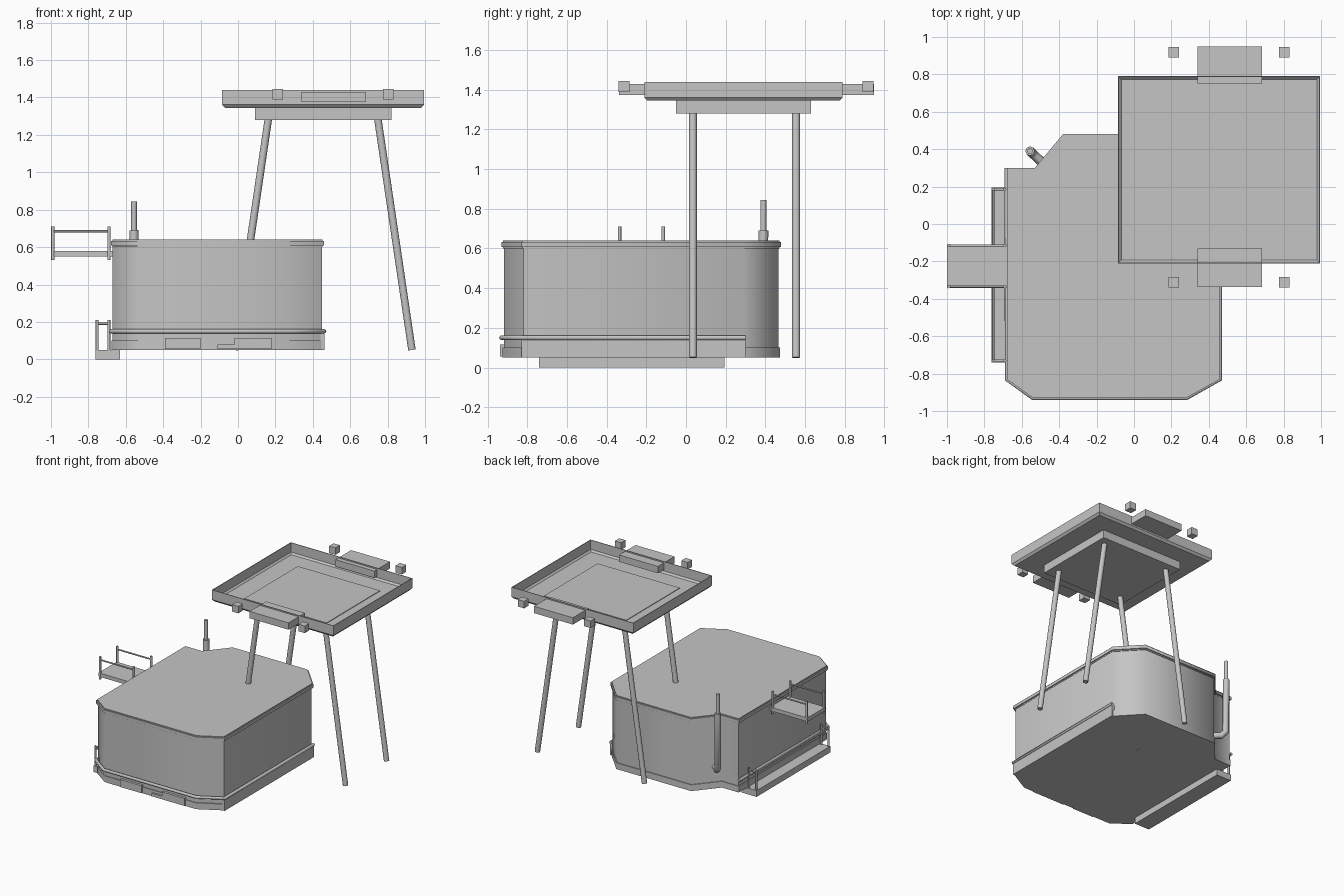
import bpy, bmesh, math
from mathutils import Vector

cube = bpy.data.objects.get("Cube")
if cube:
    bpy.data.objects.remove(cube)

GREY = (0.56, 0.56, 0.56, 1)
mat = bpy.data.materials.new("plain grey")
mat.use_nodes = True
mat.diffuse_color = GREY
mat.node_tree.nodes["Principled BSDF"].inputs["Base Color"].default_value = GREY


def finish(name, bm, smooth=None):
    bmesh.ops.recalc_face_normals(bm, faces=bm.faces)
    me = bpy.data.meshes.new(name)
    bm.to_mesh(me)
    bm.free()
    ob = bpy.data.objects.new(name, me)
    bpy.context.collection.objects.link(ob)
    me.materials.append(mat)
    if smooth:
        bpy.ops.object.select_all(action='DESELECT')
        ob.select_set(True)
        bpy.context.view_layer.objects.active = ob
        bpy.ops.object.shade_smooth_by_angle(angle=math.radians(smooth))
    return ob


def box(name, x, y, z):
    bm = bmesh.new()
    bmesh.ops.create_cube(bm, size=1)
    for v in bm.verts:
        v.co = [r[0] if c < 0 else r[1] for c, r in zip(v.co, (x, y, z))]
    return finish(name, bm)


def prism(name, outline, z0, z1, scale=1.0, bevel=0):
    # Extrude an outline, shrunk about the hull centre
    bm = bmesh.new()
    cx, cy = -0.11, -0.225
    base = bm.faces.new([bm.verts.new((cx + (x - cx) * scale, cy + (y - cy) * scale, z0))
                         for x, y in outline])
    top = bmesh.ops.extrude_face_region(bm, geom=[base])["geom"]
    bmesh.ops.translate(bm, vec=(0, 0, z1 - z0),
                        verts=[g for g in top if isinstance(g, bmesh.types.BMVert)])
    if bevel:
        rims = [e for e in bm.edges if abs(e.verts[0].co.z - e.verts[1].co.z) < 0.001]
        bmesh.ops.bevel(bm, geom=rims, offset=bevel, segments=2, affect='EDGES')
    return finish(name, bm, 58)


def rod(name, a, b, r, sides=12):
    a, b = Vector(a), Vector(b)
    bm = bmesh.new()
    bmesh.ops.create_cone(bm, cap_ends=True, segments=sides, radius1=r, radius2=r,
                          depth=(b - a).length)
    bm.transform(((b - a).to_track_quat('Z', 'Y')).to_matrix().to_4x4())
    bmesh.ops.translate(bm, vec=(a + b) / 2, verts=bm.verts)
    return finish(name, bm, 50)


def tube(name, points, r):
    cu = bpy.data.curves.new(name, 'CURVE')
    cu.dimensions = '3D'
    cu.bevel_depth = r
    cu.bevel_resolution = 2
    cu.use_fill_caps = True
    sp = cu.splines.new('POLY')
    sp.points.add(len(points) - 1)
    for p, co in zip(sp.points, points):
        p.co = (*co, 1)
    cu.materials.append(mat)
    ob = bpy.data.objects.new(name, cu)
    bpy.context.collection.objects.link(ob)


# Hull: wall, roof slab, base slab and fender belt
hull = [(-0.68, -0.83), (-0.54, -0.93), (0.28, -0.93), (0.46, -0.83),
        (0.46, 0.30), (0.29, 0.48), (-0.38, 0.48), (-0.53, 0.30), (-0.68, 0.30)]
prism("hull_wall", hull, 0.06, 0.61, 0.982)
prism("roof_slab", hull, 0.60, 0.64, 1.0, 0.008)
prism("base_slab", hull, 0.05, 0.10, 0.992)
belt = [hull[i] for i in (4, 3, 2, 1, 0, 8)]
tube("fender_belt", [(x, y, 0.15) for x, y in belt], 0.012)
for x0, x1, z1 in ((-0.39, -0.20, 0.115), (-0.02, 0.18, 0.115), (-0.11, -0.02, 0.08)):
    box("front_pad", (x0, x1), (-0.937, -0.90), (0.055, z1))
box("side_skirt", (0.44, 0.463), (-0.83, 0.30), (0.05, 0.145))

# Deck tray: open box with a chamfered bottom edge
X, Y, CX, CY = 0.54, 0.5, 0.455, 0.29
bm = bmesh.new()
rings = []
for z, inset in ((1.345, 0.015), (1.362, 0), (1.44, 0)):
    rings.append([bm.verts.new((CX + sx * (X - inset), CY + sy * (Y - inset), z))
                  for sx, sy in ((-1, -1), (1, -1), (1, 1), (-1, 1))])
bm.faces.new(rings[0][::-1])
for lo, hi in zip(rings, rings[1:]):
    for i in range(4):
        j = (i + 1) % 4
        bm.faces.new((lo[i], lo[j], hi[j], hi[i]))
tray = finish("deck_tray", bm)
# An open shell needs its normals pointing out before it is thickened
if tray.data.polygons[0].normal.z > 0:
    tray.data.flip_normals()
shell = tray.modifiers.new("thickness", 'SOLIDIFY')
shell.thickness = 0.007
shell.offset = -1
box("deck_support", (0.09, 0.82), (-0.05, 0.63), (1.28, 1.356))

# Plates and lamps on the front and back edges of the tray
for s in (-1, 1):
    ys = sorted((CY + 0.02 + s * 0.44, CY + 0.015 + s * 0.643))
    box("edge_plate", (0.34, 0.685), ys, (1.375, 1.43))
    for t in (-1, 1):
        lx, ly = 0.508 + t * 0.295, 0.303 + s * 0.615
        box("edge_lamp", (lx - 0.028, lx + 0.028), (ly - 0.028, ly + 0.028), (1.388, 1.444))

# Four splayed legs
for s in (-1, 1):
    for y in (0.035, 0.555):
        rod("deck_leg", (CX + s * 0.475, y, 0.05), (CX + s * 0.292, y, 1.29), 0.02)

# Upper balcony with a rail on each side
box("balcony_floor", (-1.0, -0.66), (-0.34, -0.11), (0.55, 0.58))
for y in (-0.335, -0.115):
    for x in (-0.99, -0.69):
        rod("balcony_post", (x, y, 0.53), (x, y, 0.71), 0.009, 8)
    rod("balcony_rail", (-0.99, y, 0.685), (-0.69, y, 0.685), 0.006, 8)

# Lower gangway with end rails and one long outer rail
box("gangway_floor", (-0.763, -0.63), (-0.74, 0.195), (0.0, 0.05))
for y in (-0.73, 0.185):
    for x in (-0.753, -0.69):
        rod("gangway_post", (x, y, 0.04), (x, y, 0.21), 0.008, 8)
    rod("gangway_end_rail", (-0.753, y, 0.19), (-0.69, y, 0.19), 0.006, 8)
rod("gangway_long_rail", (-0.753, -0.73, 0.19), (-0.753, 0.185, 0.19), 0.006, 8)

# Exhaust pipe with an elbow into the hull
tube("exhaust_pipe", [(-0.46, 0.30, 0.22), (-0.53, 0.365, 0.22), (-0.553, 0.387, 0.25),
                      (-0.556, 0.39, 0.69)], 0.025)
rod("exhaust_tip", (-0.556, 0.39, 0.68), (-0.556, 0.39, 0.845), 0.015)
